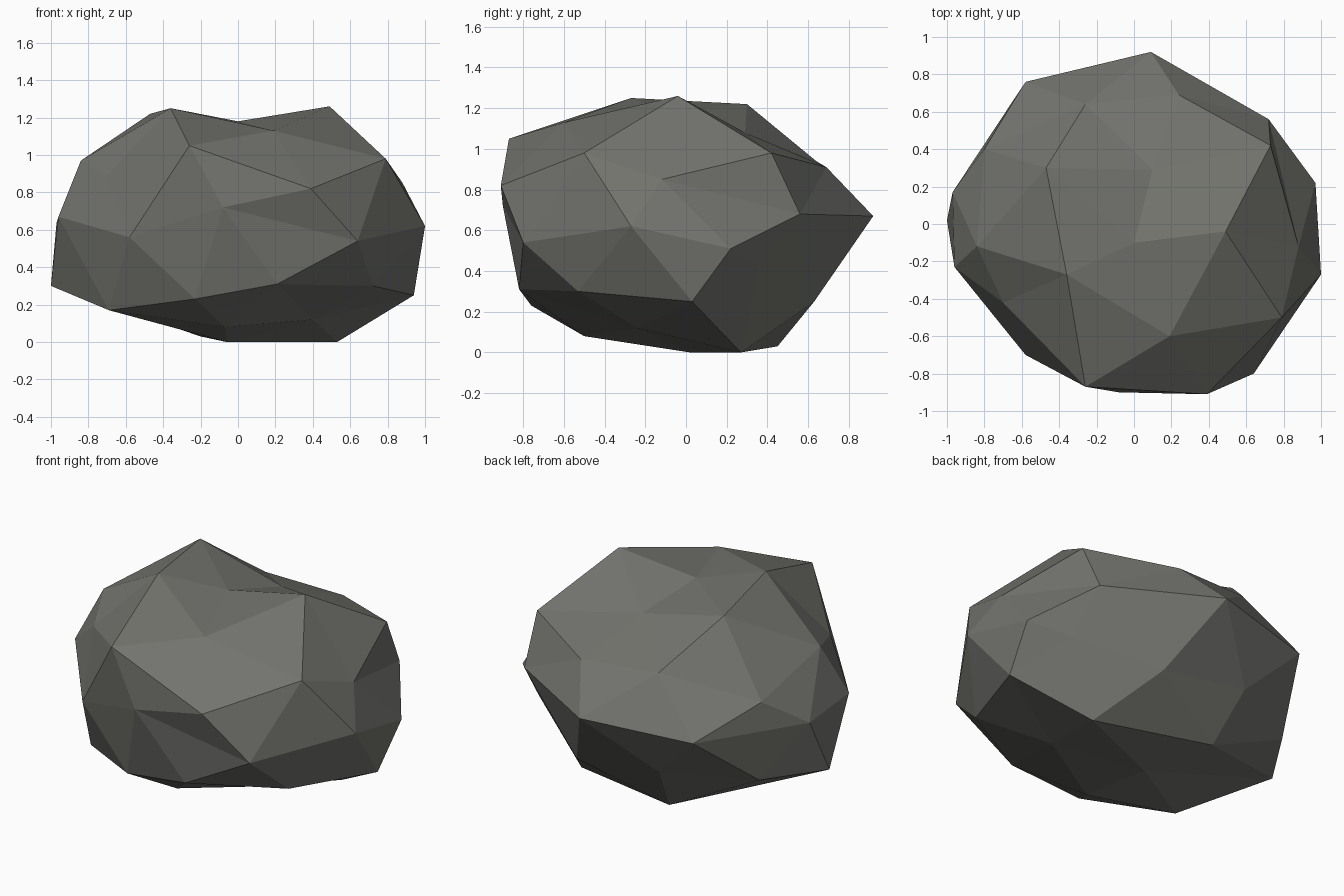
import bpy
import bmesh
from mathutils import Vector

default_cube = bpy.data.objects.get("Cube")
if default_cube:
    bpy.data.objects.remove(default_cube, do_unlink=True)

# Corner points of the boulder, in hundredths of a unit, grouped by region
crown = [(49, -4, 126), (0, -10, 118), (-36, -27, 125), (-47, 30, 122),
         (10, 29, 108), (19, -60, 113)]
shoulder = [(79, -50, 98), (73, 42, 98), (24, 69, 91), (-26, 64, 94),
            (-80, 40, 81), (-84, -12, 97), (-70, -42, 89), (-26, -87, 105),
            (39, -91, 82), (88, -12, 85)]
waist = [(100, -27, 62), (97, 22, 51), (72, 56, 68), (9, 92, 67),
         (-58, 76, 63), (-97, 17, 64), (-96, -23, 67), (-58, -70, 56),
         (-8, -90, 72), (64, -80, 54)]
skirt = [(94, 3, 25), (76, 36, 42), (31, 63, 25), (-27, 65, 33),
         (-77, 38, 31), (-100, 2, 30), (-69, -46, 17), (-23, -76, 23),
         (21, -82, 31), (72, -53, 30)]
base = [(53, 27, 0), (-6, 2, 0), (-20, 45, 3), (-7, -50, 8), (40, -24, 12)]

CENTRE = Vector((0, 0, 0.62))
FLATNESS = 1.6


def rounded(point):
    """Move a point onto a unit ball so that every corner lies on the hull."""
    offset = point - CENTRE
    offset.z *= FLATNESS
    return offset.normalized()


def make_material(name, colour):
    material = bpy.data.materials.new(name)
    material.use_nodes = True
    material.diffuse_color = colour
    shader = material.node_tree.nodes["Principled BSDF"]
    shader.inputs["Base Color"].default_value = colour
    shader.inputs["Roughness"].default_value = 0.9
    return material


def make_boulder(name, points, material):
    """Skin the points as a ball, then move each corner to its real place."""
    bm = bmesh.new()
    place = {}
    for point in points:
        place[bm.verts.new(rounded(point))] = point
    bmesh.ops.convex_hull(bm, input=list(bm.verts), use_existing_faces=False)
    for vert in bm.verts:
        vert.co = place[vert]
    bmesh.ops.recalc_face_normals(bm, faces=list(bm.faces))
    for face in bm.faces:
        face.smooth = False

    mesh = bpy.data.meshes.new(name)
    bm.to_mesh(mesh)
    bm.free()
    mesh.materials.append(material)
    boulder = bpy.data.objects.new(name, mesh)
    bpy.context.scene.collection.objects.link(boulder)
    return boulder


# One faceted boulder in a single stone grey
stone_grey = make_material("stone grey", (0.17, 0.17, 0.155, 1))
corners = [Vector(p) / 100 for p in crown + shoulder + waist + skirt + base]
make_boulder("boulder", corners, stone_grey)
